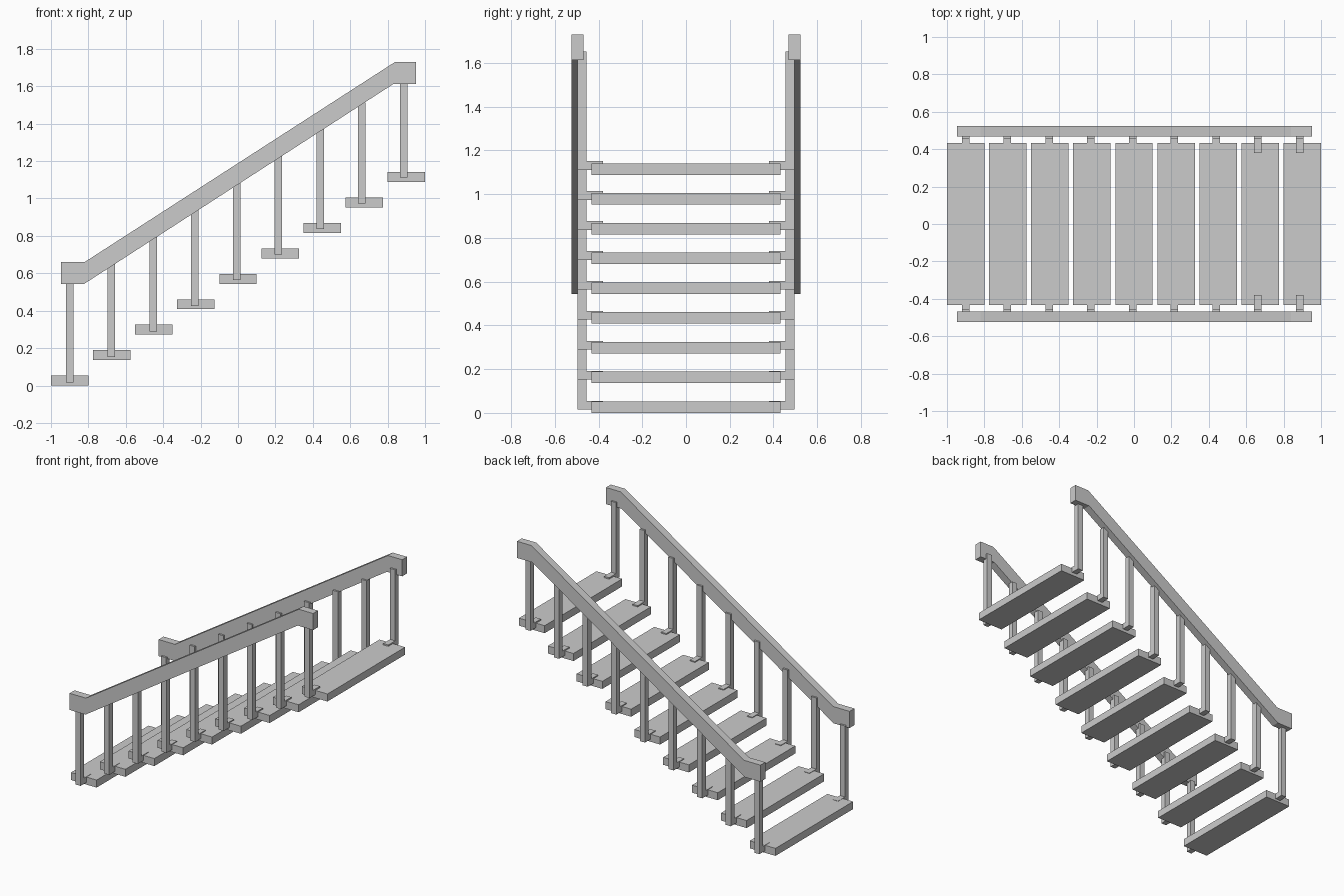
import bpy, bmesh

if "Cube" in bpy.data.objects:
    bpy.data.objects.remove(bpy.data.objects["Cube"])

STEPS = 9


def extrude(name, pts, to3d, vec):
    """Closed profile extruded along vec."""
    bm = bmesh.new()
    face = bm.faces.new([bm.verts.new(to3d(a, b)) for a, b in pts])
    out = bmesh.ops.extrude_face_region(bm, geom=[face])
    verts = [g for g in out["geom"] if isinstance(g, bmesh.types.BMVert)]
    bmesh.ops.translate(bm, verts=verts, vec=vec)
    bmesh.ops.recalc_face_normals(bm, faces=bm.faces)
    mesh = bpy.data.meshes.new(name)
    bm.to_mesh(mesh)
    bm.free()
    obj = bpy.data.objects.new(name, mesh)
    bpy.context.collection.objects.link(obj)
    return obj


def mirror_y(obj):
    mod = obj.modifiers.new("both_sides", "MIRROR")
    mod.use_axis = (False, True, False)


# Treads
for i in range(STEPS):
    x, z = -1 + 0.225 * i, 0.136 * i
    w, d = 0.2, 0.432
    extrude(f"tread_{i + 1}", [(x, -d), (x + w, -d), (x + w, d), (x, d)],
            lambda a, b, z=z: (a, b, z), (0, 0, 0.053))

# L-shaped posts: upright plus a foot let into the tread
for i in range(STEPS):
    x, z = -0.92 + 0.2232 * i, 0.015 + 0.137 * i
    profile = [(0.38, z), (0.496, z), (0.496, z + 0.54), (0.456, z + 0.54),
               (0.456, z + 0.04), (0.38, z + 0.04)]
    post = extrude(f"post_{i + 1}", profile,
                   lambda a, b, x=x: (x, a, b), (0.04, 0, 0))
    mirror_y(post)

# Handrails with level ends
rail = [(-0.947, 0.543), (-0.823, 0.543), (0.832, 1.613), (0.952, 1.613),
        (0.952, 1.73), (0.842, 1.73), (-0.823, 0.66), (-0.947, 0.66)]
rail[4:8] = [(0.952, 1.73), (0.84, 1.73), (-0.82, 0.66), (-0.947, 0.66)]
handrail = extrude("handrail", rail, lambda a, b: (a, 0.469, b), (0, 0.054, 0))
mirror_y(handrail)
